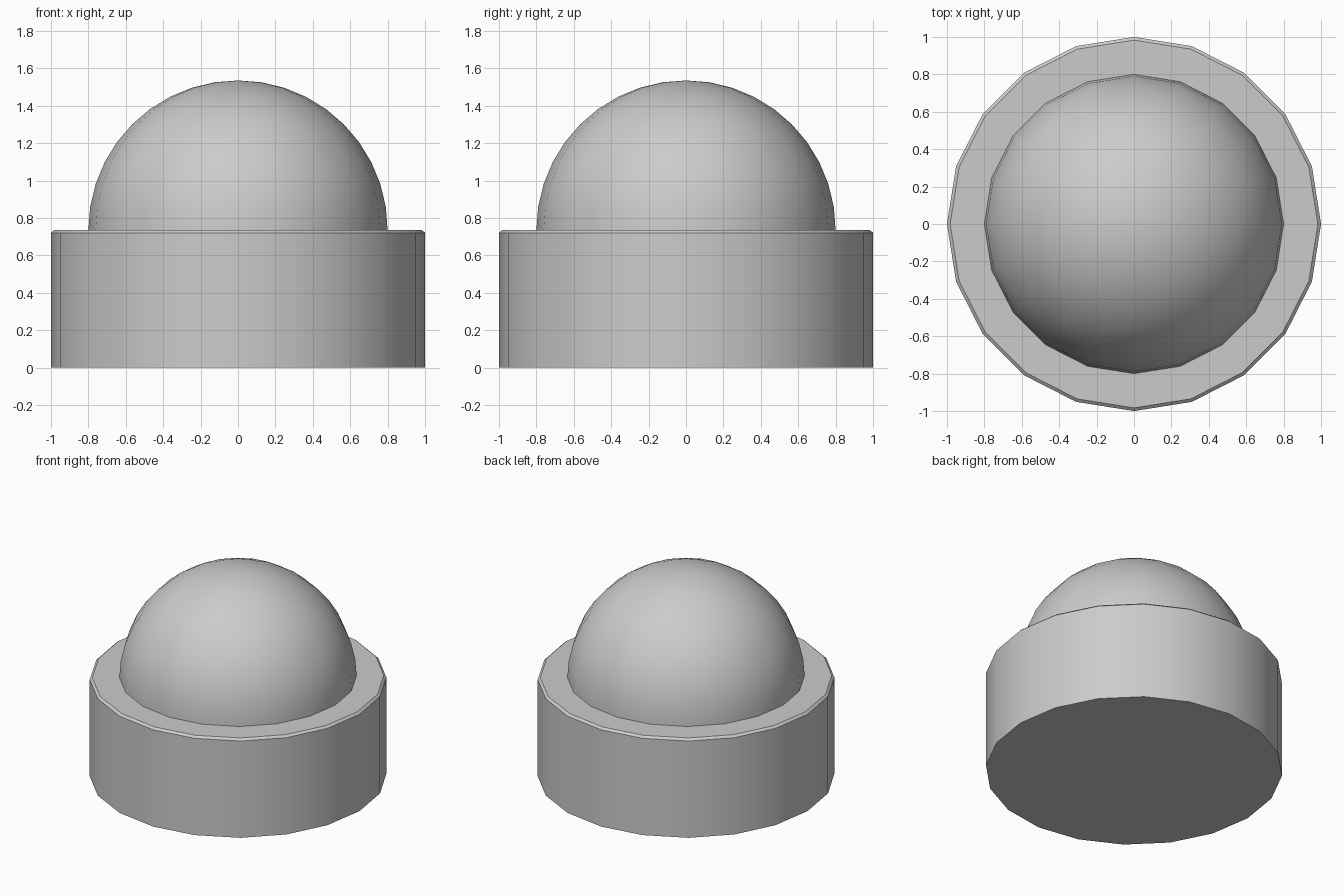
import bpy
import bmesh
from math import cos, sin, pi, radians

if "Cube" in bpy.data.objects:
    bpy.data.objects.remove(bpy.data.objects["Cube"])

SIDES = 20
BASE_TOP = 0.735
DOME_RADIUS = 0.8


def lathe(name, profile, sides=SIDES):
    """Revolve (radius, z) points around z; radius 0 makes a pole, open ends get capped."""
    bm = bmesh.new()
    rings = []
    for r, z in profile:
        if r == 0:
            rings.append([bm.verts.new((0, 0, z))] * sides)
        else:
            rings.append([bm.verts.new((r * cos(2 * pi * i / sides), r * sin(2 * pi * i / sides), z))
                          for i in range(sides)])
    for low, high in zip(rings, rings[1:]):
        for i in range(sides):
            j = (i + 1) % sides
            corners = dict.fromkeys((low[i], low[j], high[j], high[i]))
            bm.faces.new(list(corners))
    if profile[0][0] > 0:
        bm.faces.new(rings[0][::-1])
    if profile[-1][0] > 0:
        bm.faces.new(rings[-1])
    mesh = bpy.data.meshes.new(name)
    bm.to_mesh(mesh)
    bm.free()
    obj = bpy.data.objects.new(name, mesh)
    bpy.context.collection.objects.link(obj)
    bpy.ops.object.select_all(action='DESELECT')
    obj.select_set(True)
    bpy.context.view_layer.objects.active = obj
    bpy.ops.object.shade_smooth_by_angle(angle=radians(30))
    return obj


# Round base with a small chamfer on the upper rim
lathe("base", [(1, 0), (1, 0.72), (0.983, BASE_TOP)])

# Hemispherical dome, its foot sunk slightly into the base
steps = 10
arc = [(DOME_RADIUS * cos(pi / 2 * k / steps), BASE_TOP + DOME_RADIUS * sin(pi / 2 * k / steps))
       for k in range(steps)]
lathe("dome", [(DOME_RADIUS, BASE_TOP - 0.02)] + arc + [(0, BASE_TOP + DOME_RADIUS)])
